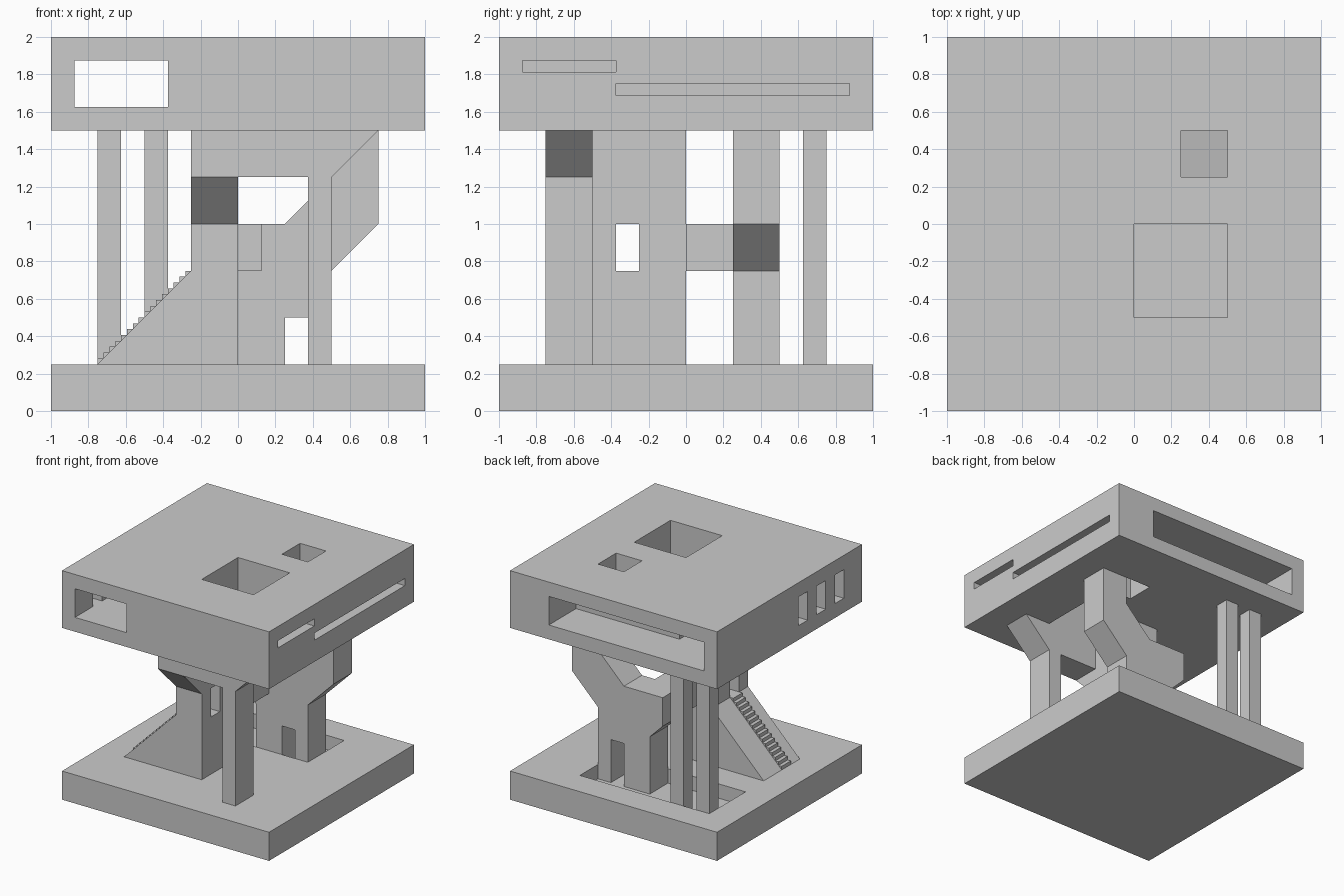
import bpy, bmesh

if "Cube" in bpy.data.objects:
    bpy.data.objects.remove(bpy.data.objects["Cube"])


def prism(name, profile, axis, lo, hi):
    """Extrude a 2D profile along an axis: x -> (y,z), y -> (x,z), z -> (x,y)."""
    place = {'x': lambda a, b, t: (t, a, b),
             'y': lambda a, b, t: (a, t, b),
             'z': lambda a, b, t: (a, b, t)}[axis]
    bm = bmesh.new()
    face = bm.faces.new([bm.verts.new(place(a, b, lo)) for a, b in profile])
    new = bmesh.ops.extrude_face_region(bm, geom=[face])['geom']
    shift = place(0, 0, hi - lo)
    bmesh.ops.translate(bm, vec=shift,
                        verts=[g for g in new if isinstance(g, bmesh.types.BMVert)])
    bmesh.ops.recalc_face_normals(bm, faces=bm.faces)
    mesh = bpy.data.meshes.new(name)
    bm.to_mesh(mesh)
    bm.free()
    ob = bpy.data.objects.new(name, mesh)
    bpy.context.collection.objects.link(ob)
    return ob


def box(name, x, y, z):
    return prism(name, [(x[0], y[0]), (x[1], y[0]), (x[1], y[1]), (x[0], y[1])], 'z', *z)


def cut(ob, *cutters):
    """Subtract each cutter, then discard it."""
    bpy.context.view_layer.objects.active = ob
    for c in cutters:
        c.hide_render = True
        mod = ob.modifiers.new("cut", 'BOOLEAN')
        mod.operation, mod.solver, mod.object = 'DIFFERENCE', 'EXACT', c
        bpy.ops.object.modifier_apply(modifier=mod.name)
        bpy.data.objects.remove(c)


# Base slab with a sunken court at the back
base = box("base_slab", (-1, 1), (-1, 1), (0, .25))
cut(base, box("court_cutter", (-.75, .5), (.25, .75), (.125, .4)))

# Upper storey: L-shaped room, two light wells, side windows and slots
upper = box("upper_storey", (-1, 1), (-1, 1), (1.5, 2))
room = [(-.875, -1.1), (-.375, -1.1), (-.375, .625), (.625, .625), (.625, 1.1), (-.875, 1.1)]
cutters = [prism("room_cutter", room, 'z', 1.625, 1.875),
           box("large_well_cutter", (0, .5), (-.5, 0), (1.4, 2.1)),
           box("small_well_cutter", (.25, .5), (.25, .5), (1.4, 2.1)),
           box("high_slot_cutter", (.75, 1.1), (-.875, -.375), (1.8125, 1.875)),
           box("low_slot_cutter", (.75, 1.1), (-.375, .875), (1.6875, 1.75))]
for y in (-.75, -.5, -.25):
    cutters.append(box("window_cutter", (-1.1, -.7), (y, y + .125), (1.625, 1.875)))
cut(upper, *cutters)

# Stair tower leaning forward at the top, with a doorway at the landing
tower = prism("stair_tower", [(-.5, .25), (0, .25), (0, 1.5), (-.75, 1.5), (-.75, 1.25), (-.5, 1)],
              'x', -.25, 0)
cut(tower, box("doorway_cutter", (-.4, .1), (-.375, -.25), (.75, 1)))

# Sloped stair ramp and the flight of steps on it
prism("stair_ramp", [(-.75, .25), (-.25, .25), (-.25, .75)], 'y', -.5, 0)
n = 16
s = .5 / n
flight = [(-.25, .75), (-.75, .25)]
for i in range(n):
    flight += [(-.75 + i * s, .25 + (i + 1) * s), (-.75 + (i + 1) * s, .25 + (i + 1) * s)]
prism("stair_steps", flight[1:], 'y', -.375, -.25)

# Front column and beam flaring out to the right
prism("front_frame", [(.375, .25), (.5, .25), (.5, 1.25), (.75, 1.5), (0, 1.5),
                      (0, 1.25), (.375, 1.25)], 'y', -.75, -.5)

# Back pier with doorway, left overhang and branching right arm
prism("back_pier", [(0, .125), (.25, .125), (.25, .5), (.375, .5), (.375, .125), (.5, .125),
                    (.5, .75), (.75, 1), (.75, 1.5), (.5, 1.5), (.5, 1.25), (.25, 1),
                    (-.125, 1), (-.125, .75), (0, .625)], 'y', .25, .5)

# Bridge between tower and pier
box("bridge", (-.125, .125), (0, .25), (.75, 1))

# Pair of slim back columns
for i, x in enumerate((-.75, -.5)):
    box(f"back_column_{i + 1}", (x, x + .125), (.625, .75), (.125, 1.5))
